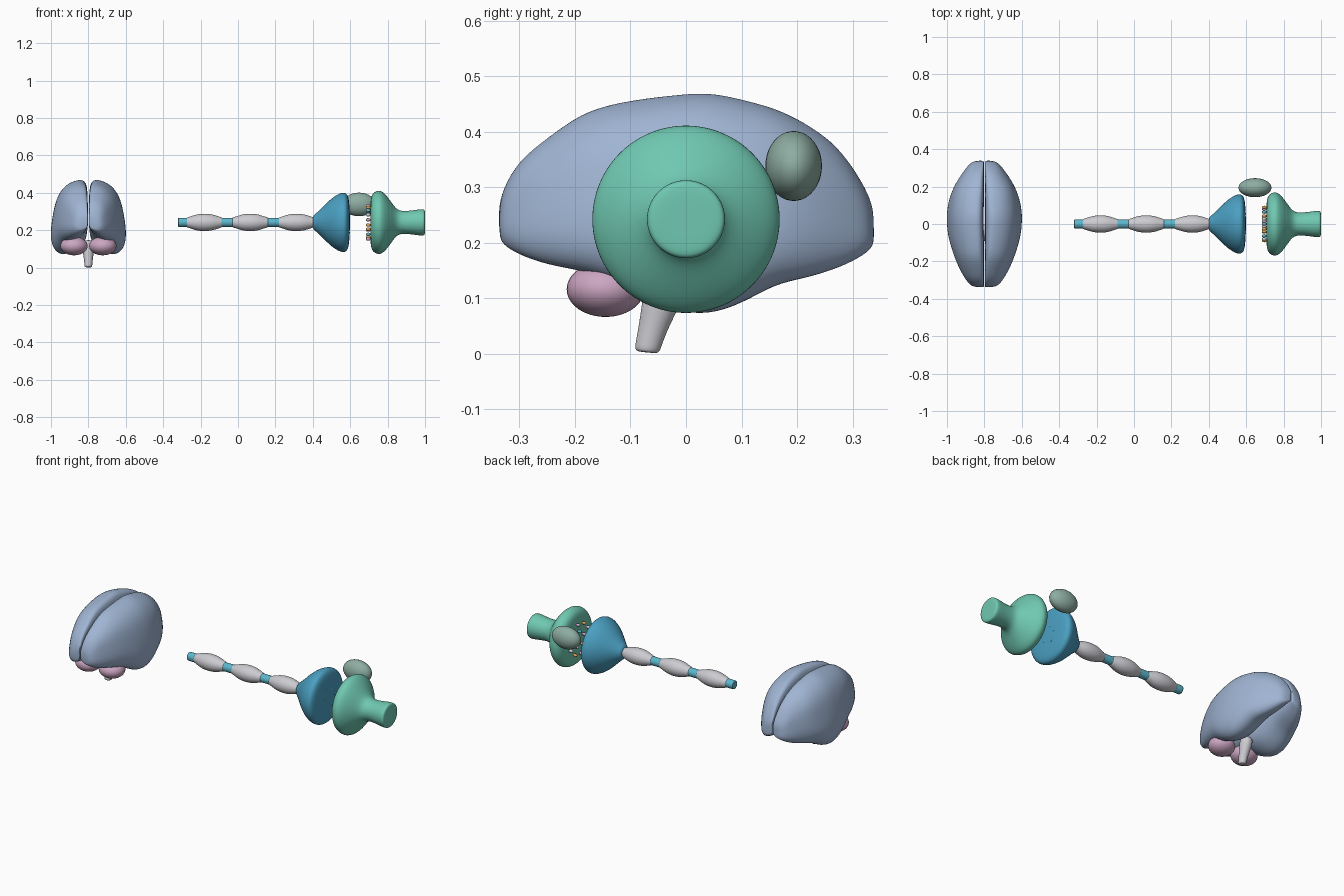
import bpy, bmesh, math, random
from mathutils import Vector, noise

random.seed(4)
if "Cube" in bpy.data.objects:
    bpy.data.objects.remove(bpy.data.objects["Cube"])


def material(name, r, g, b):
    m = bpy.data.materials.new(name)
    m.use_nodes = True
    m.diffuse_color = (r, g, b, 1)
    m.node_tree.nodes["Principled BSDF"].inputs["Base Color"].default_value = (r, g, b, 1)
    return m


BRAIN = material("brain blue grey", 0.35, 0.46, 0.65)
PINK = material("cerebellum pink", 0.60, 0.38, 0.54)
WHITE = material("pale grey", 0.60, 0.60, 0.64)
CYAN = material("axon cyan", 0.11, 0.47, 0.60)
BLUE = material("terminal blue", 0.07, 0.35, 0.54)
GREEN = material("dendrite green", 0.16, 0.58, 0.44)
SAGE = material("sage grey", 0.27, 0.42, 0.36)
ORANGE = material("receptor orange", 0.75, 0.38, 0.08)

AXIS_Z = 0.242


def finish(name, bm, mat):
    bmesh.ops.recalc_face_normals(bm, faces=bm.faces)
    for f in bm.faces:
        f.smooth = True
    mesh = bpy.data.meshes.new(name)
    bm.to_mesh(mesh)
    bm.free()
    mesh.materials.append(mat)
    ob = bpy.data.objects.new(name, mesh)
    bpy.context.collection.objects.link(ob)
    return ob


def loft(name, rings, mat):
    """Skin closed rings of equal length, cap the ends and smooth."""
    bm = bmesh.new()
    loops = [[bm.verts.new(p) for p in ring] for ring in rings]
    n = len(loops[0])
    for a, b in zip(loops, loops[1:]):
        for i in range(n):
            j = (i + 1) % n
            bm.faces.new((a[i], a[j], b[j], b[i]))
    bm.faces.new(loops[0])
    bm.faces.new(loops[-1])
    ob = finish(name, bm, mat)
    sub = ob.modifiers.new("smooth", "SUBSURF")
    sub.levels = sub.render_levels = 2
    return ob


def lathe(name, profile, mat, sides=32):
    """Revolve (x, radius) pairs about the long axis."""
    turns = [math.tau * i / sides for i in range(sides)]
    return loft(name, [[(x, r * math.cos(t), AXIS_Z + r * math.sin(t)) for t in turns]
                       for x, r in profile], mat)


def ellipsoid(name, centre, radii, mat, u=32, v=20):
    bm = bmesh.new()
    bmesh.ops.create_uvsphere(bm, u_segments=u, v_segments=v, radius=1)
    bmesh.ops.scale(bm, vec=radii, verts=bm.verts)
    bmesh.ops.translate(bm, vec=centre, verts=bm.verts)
    return finish(name, bm, mat)


# Brain hemispheres: one cross-section scaled along y, mirrored at the fissure
section = [(0.02, 0.85), (0.06, 0.97), (0.18, 1.01), (0.42, 0.985), (0.66, 0.91),
           (0.86, 0.75), (0.96, 0.5), (1.02, 0.27), (0.95, 0.09), (0.72, -0.01),
           (0.4, 0.04), (0.12, 0.14), (0.02, 0.28), (0.015, 0.55)]
stations = [(-0.338, 0.21, 0.26, 0.04), (-0.332, 0.195, 0.295, 0.072),
            (-0.30, 0.175, 0.35, 0.10), (-0.25, 0.158, 0.39, 0.128),
            (-0.19, 0.145, 0.432, 0.156), (-0.13, 0.13, 0.45, 0.176),
            (-0.07, 0.095, 0.46, 0.192), (-0.02, 0.07, 0.466, 0.20),
            (0.04, 0.064, 0.47, 0.204), (0.10, 0.085, 0.458, 0.196),
            (0.16, 0.12, 0.443, 0.178), (0.21, 0.132, 0.42, 0.158),
            (0.26, 0.147, 0.383, 0.126), (0.30, 0.165, 0.34, 0.097),
            (0.33, 0.185, 0.285, 0.07), (0.338, 0.20, 0.25, 0.04)]
rings = []
for y, low, high, width in stations:
    ring = []
    for u, v in section:
        p = Vector((u * width, y, low + v * (high - low)))
        if u > 0.1:
            p += 0.004 * noise.noise_vector(p * 14)
        p.x = max(p.x, 0.003)
        ring.append(p)
    rings.append(ring)
brain = loft("brain_hemispheres", rings, BRAIN)
brain.location.x = -0.8
brain.modifiers.new("mirror", "MIRROR")
brain.modifiers.move(1, 0)
brain.modifiers["mirror"].use_mirror_merge = False

# Cerebellum lobes and brain stem
for side, sign in (("left", 1), ("right", -1)):
    ellipsoid("cerebellum_" + side, (-0.8 + sign * 0.077, -0.145, 0.116),
              (0.073, 0.07, 0.05), PINK)
stem = []
for y, z, r in [(-0.07, 0.002, 0.012), (-0.07, 0.003, 0.022), (-0.068, 0.015, 0.024),
                (-0.058, 0.05, 0.027), (-0.045, 0.09, 0.035), (-0.03, 0.15, 0.04)]:
    stem.append([(-0.8 + 0.9 * r * math.cos(t), y + r * math.sin(t), z - 0.1 * r * math.sin(t))
                 for t in (math.tau * i / 16 for i in range(16))])
loft("brain_stem", stem, WHITE)

# Axon core with three sheath segments
lathe("axon", [(-0.32, 0.012), (-0.32, 0.025), (-0.317, 0.025), (0.05, 0.025),
               (0.42, 0.025), (0.43, 0.012)], CYAN, 20)
for i, start in enumerate((-0.277, -0.032, 0.215)):
    shape = [(0, 0.015), (0, 0.026), (0.02, 0.031), (0.055, 0.044), (0.098, 0.048),
             (0.14, 0.044), (0.175, 0.031), (0.195, 0.026), (0.195, 0.015)]
    lathe(f"sheath_{i + 1}", [(start + x, r) for x, r in shape], WHITE, 24)

# Bulb at the end of the axon
lathe("axon_terminal", [(0.40, 0.015), (0.40, 0.036), (0.42, 0.05), (0.455, 0.085),
                        (0.495, 0.125), (0.53, 0.15), (0.56, 0.162), (0.58, 0.157),
                        (0.591, 0.135), (0.596, 0.09), (0.598, 0.03)], BLUE)

# Receiving cup and its neck
lathe("dendrite_cup", [(0.71, 0.03), (0.708, 0.09), (0.71, 0.13), (0.72, 0.156),
                       (0.742, 0.17), (0.765, 0.171), (0.79, 0.15), (0.818, 0.112),
                       (0.845, 0.072), (0.875, 0.059), (0.93, 0.064), (0.975, 0.071),
                       (0.994, 0.071), (1.0, 0.062), (1.0, 0.02)], GREEN)

# Neighbouring support cell
ellipsoid("support_cell", (0.647, 0.194, 0.338), (0.088, 0.051, 0.063), SAGE)

# Receptor beads over the cup face, in concentric rings
colours = (ORANGE, CYAN, PINK, ORANGE, WHITE)
for count, radius in ((5, 0.045), (10, 0.09)):
    for i in range(count):
        t = math.tau * (i + 0.25) / count
        ellipsoid(f"receptor_{count}_{i + 1}",
                  (0.696, radius * math.cos(t), AXIS_Z + radius * math.sin(t)),
                  (0.013, 0.009, 0.009), colours[i % len(colours)], 12, 8)

# Small vesicles showing on the terminal face
for i in range(6):
    t, r = math.tau * i / 6, random.uniform(0.04, 0.1)
    ellipsoid(f"vesicle_{i + 1}", (0.593, r * math.cos(t), AXIS_Z + r * math.sin(t)),
              (0.006, 0.006, 0.006), CYAN, 12, 8)
